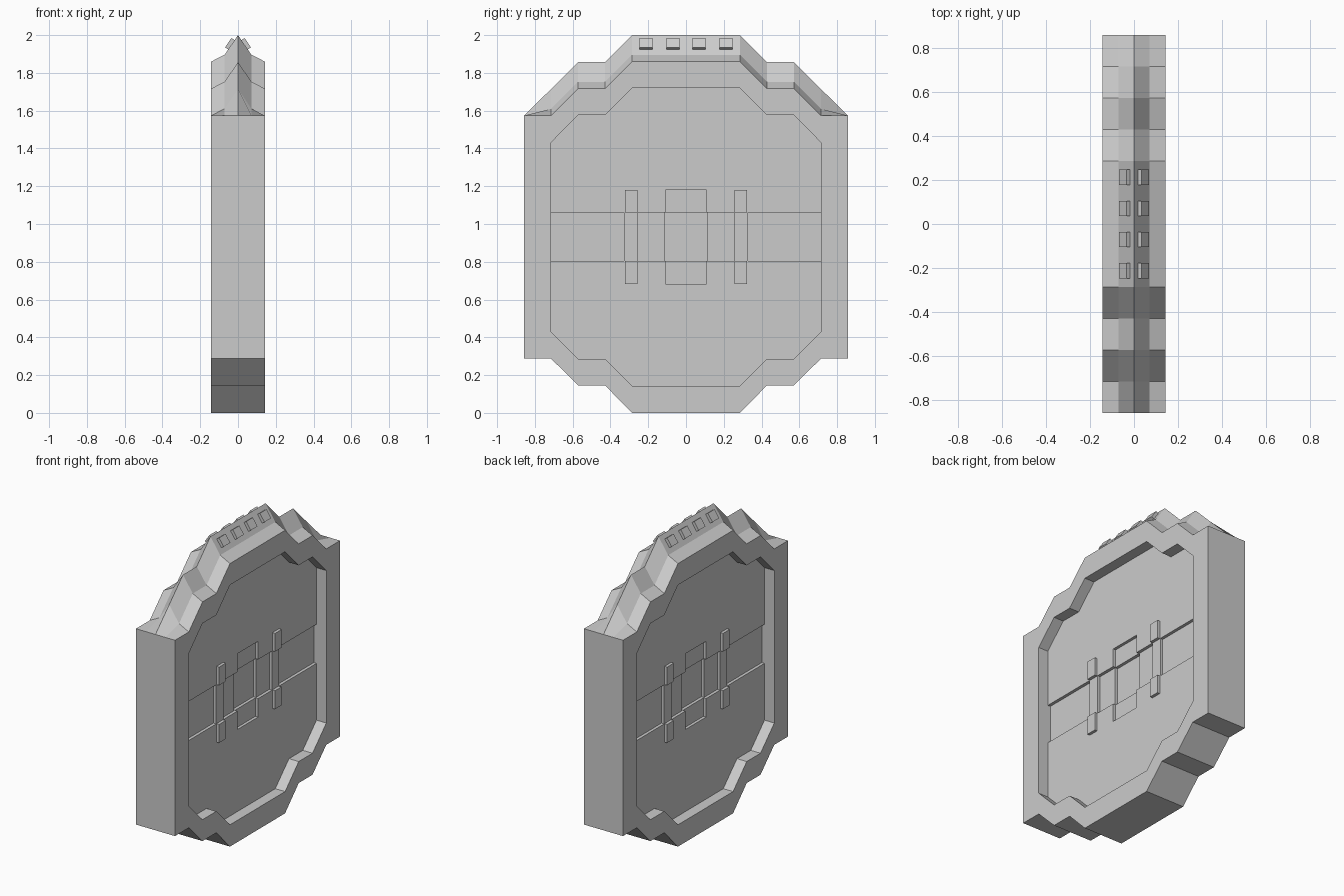
import bpy, bmesh, math
from mathutils import Matrix

if "Cube" in bpy.data.objects:
    bpy.data.objects.remove(bpy.data.objects["Cube"])


def make_object(name, bm):
    bmesh.ops.recalc_face_normals(bm, faces=bm.faces)
    mesh = bpy.data.meshes.new(name)
    bm.to_mesh(mesh)
    bm.free()
    obj = bpy.data.objects.new(name, mesh)
    bpy.context.collection.objects.link(obj)
    return obj


def prism(bm, outline, x0, x1, side=1):
    """Extrude a y,z outline along x, turned to the chosen side."""
    lo = [bm.verts.new((x0 * side, y * side, z)) for y, z in outline]
    hi = [bm.verts.new((x1 * side, y * side, z)) for y, z in outline]
    n = len(lo)
    bm.faces.new(lo)
    bm.faces.new(hi[::-1])
    for i in range(n):
        j = (i + 1) % n
        bm.faces.new((lo[i], lo[j], hi[j], hi[i]))


def rect(y0, y1, z0, z1):
    return [(y0, z0), (y1, z0), (y1, z1), (y0, z1)]


def cut(target, outline, x0):
    """Remove a pocket from both broad faces."""
    for side in (1, -1):
        bm = bmesh.new()
        prism(bm, outline, x0, 0.3, side)
        cutter = make_object("pocket_cutter", bm)
        cutter.hide_render = True
        mod = target.modifiers.new("pocket", 'BOOLEAN')
        mod.operation = 'DIFFERENCE'
        mod.solver = 'EXACT'
        mod.object = cutter
        bpy.context.view_layer.objects.active = target
        bpy.ops.object.modifier_apply(modifier=mod.name)
        bpy.data.objects.remove(cutter, do_unlink=True)


# Stepped slab with ridged top: y, bottom z, face z, shoulder z, ridge z
half = [(0.857, 0.287, 1.574, 1.574, 1.574),
        (0.714, 0.287, 1.574, 1.610, 1.715),
        (0.571, 0.145, 1.717, 1.753, 1.857),
        (0.428, 0.145, 1.717, 1.753, 1.857),
        (0.286, 0.0, 1.860, 1.896, 2.0)]
stations = [(-s[0], *s[1:]) for s in half] + half[::-1]
bm = bmesh.new()
rings = []
for y, zb, zf, zm, zr in stations:
    section = [(-0.142, zb), (0.142, zb), (0.142, zf), (0.071, zm),
               (0, zr), (-0.071, zm), (-0.142, zf)]
    rings.append([bm.verts.new((x, y, z)) for x, z in section])
for a, b in zip(rings, rings[1:]):
    for i in range(7):
        j = (i + 1) % 7
        bm.faces.new((a[i], a[j], b[j], b[i]))
bm.faces.new(rings[0])
bm.faces.new(rings[-1])
body = make_object("slab_body", bm)

# Stepped pocket, deeper centre band, and centre window
quarter = [(0.286, 0.143), (0.428, 0.286), (0.571, 0.286), (0.714, 0.43)]
right = quarter + [(y, 1.862 - z) for y, z in quarter[::-1]]
cut(body, right + [(-y, z) for y, z in right[::-1]], 0.071)
cut(body, rect(-0.714, 0.714, 0.803, 1.06), 0.051)
cut(body, rect(-0.108, 0.108, 0.682, 1.18), 0.052)
cut(body, rect(-0.113, 0.113, 0.803, 1.06), 0.032)

# Raised straps that step down across the band
bm = bmesh.new()
for side in (1, -1):
    for y in (-0.29, 0.29):
        prism(bm, rect(y - 0.034, y + 0.034, 1.06, 1.18), 0.06, 0.09, side)
        prism(bm, rect(y - 0.034, y + 0.034, 0.682, 0.803), 0.06, 0.09, side)
        prism(bm, rect(y - 0.037, y + 0.037, 0.803, 1.06), 0.04, 0.07, side)
make_object("side_straps", bm)

# Small blocks on both slopes of the top ridge
bm = bmesh.new()
slope = math.atan2(0.104, 0.071)
for side in (1, -1):
    for y in (-0.212, -0.07, 0.07, 0.212):
        m = (Matrix.Translation((side * 0.0375, y, 1.9505))
             @ Matrix.Rotation(side * slope, 4, 'Y')
             @ Matrix.Diagonal((0.060, 0.069, 0.034, 1)))
        bmesh.ops.create_cube(bm, size=1, matrix=m)
make_object("ridge_blocks", bm)
